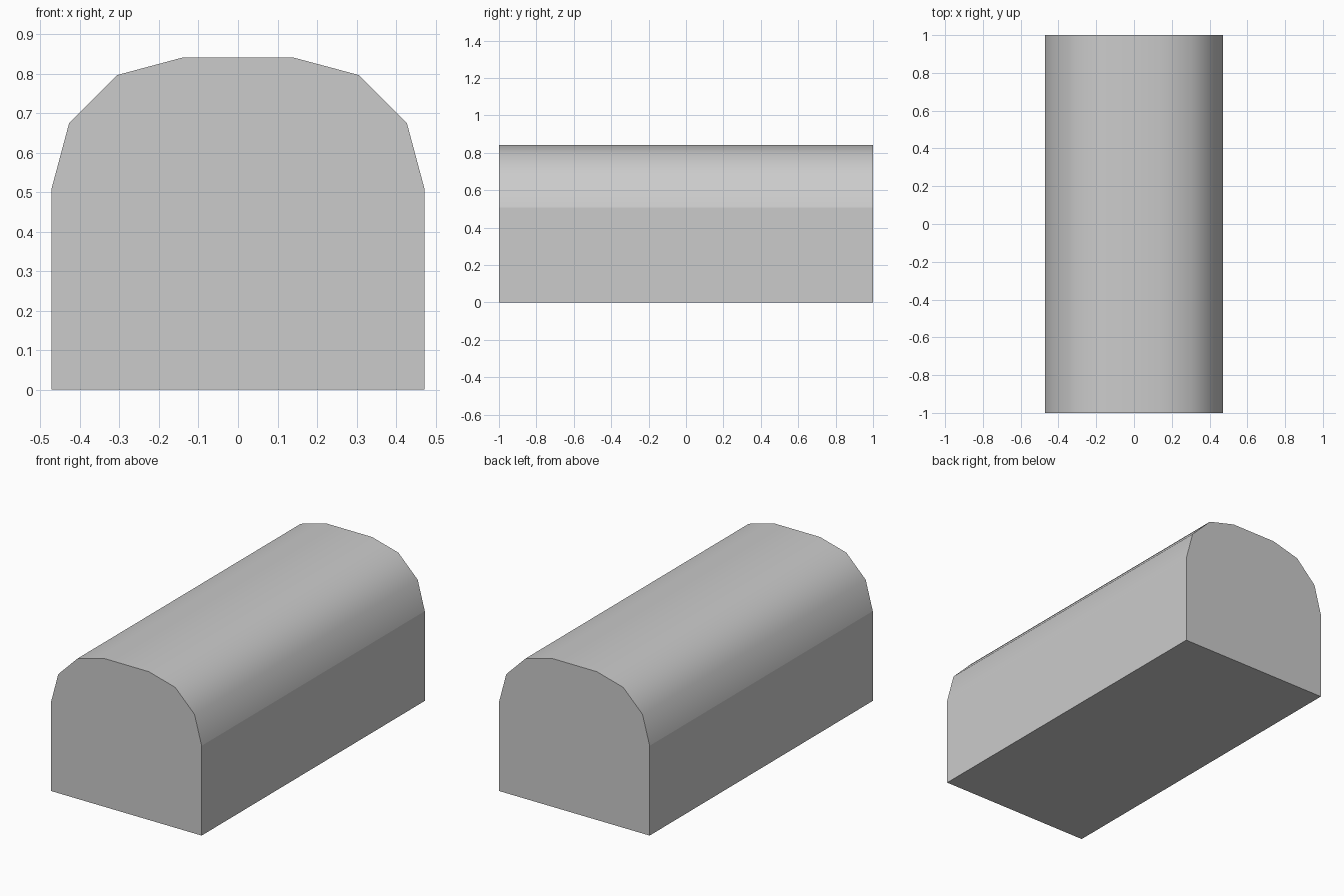
import bpy, bmesh
from math import sin, cos, radians

if "Cube" in bpy.data.objects:
    bpy.data.objects.remove(bpy.data.objects["Cube"])

HALF_W, EAVE_Z, RADIUS, HALF_LEN = 0.472, 0.509, 0.332, 1.0

# Arched cross-section: straight walls, two three-segment rounded shoulders
cx = HALF_W - RADIUS
right = [(HALF_W, 0)] + [(cx + RADIUS * cos(radians(a)), EAVE_Z + RADIUS * sin(radians(a)))
                         for a in (0, 30, 60, 90)]
profile = right + [(-x, z) for x, z in reversed(right)]

# Extrude the cross-section along the length
bm = bmesh.new()
front = bm.faces.new([bm.verts.new((x, -HALF_LEN, z)) for x, z in profile])
ext = bmesh.ops.extrude_face_region(bm, geom=[front], use_keep_orig=True)
bmesh.ops.translate(bm, vec=(0, 2 * HALF_LEN, 0),
                    verts=[g for g in ext["geom"] if isinstance(g, bmesh.types.BMVert)])
bmesh.ops.recalc_face_normals(bm, faces=bm.faces)

# Smooth rounded top, flat walls, ends and base
for f in bm.faces:
    f.smooth = abs(f.normal.y) < 0.5 and f.normal.z > 0.1
for e in bm.edges:
    e.smooth = all(f.smooth for f in e.link_faces)

mesh = bpy.data.meshes.new("arched_block")
bm.to_mesh(mesh)
bm.free()
obj = bpy.data.objects.new("arched_block", mesh)
bpy.context.collection.objects.link(obj)
